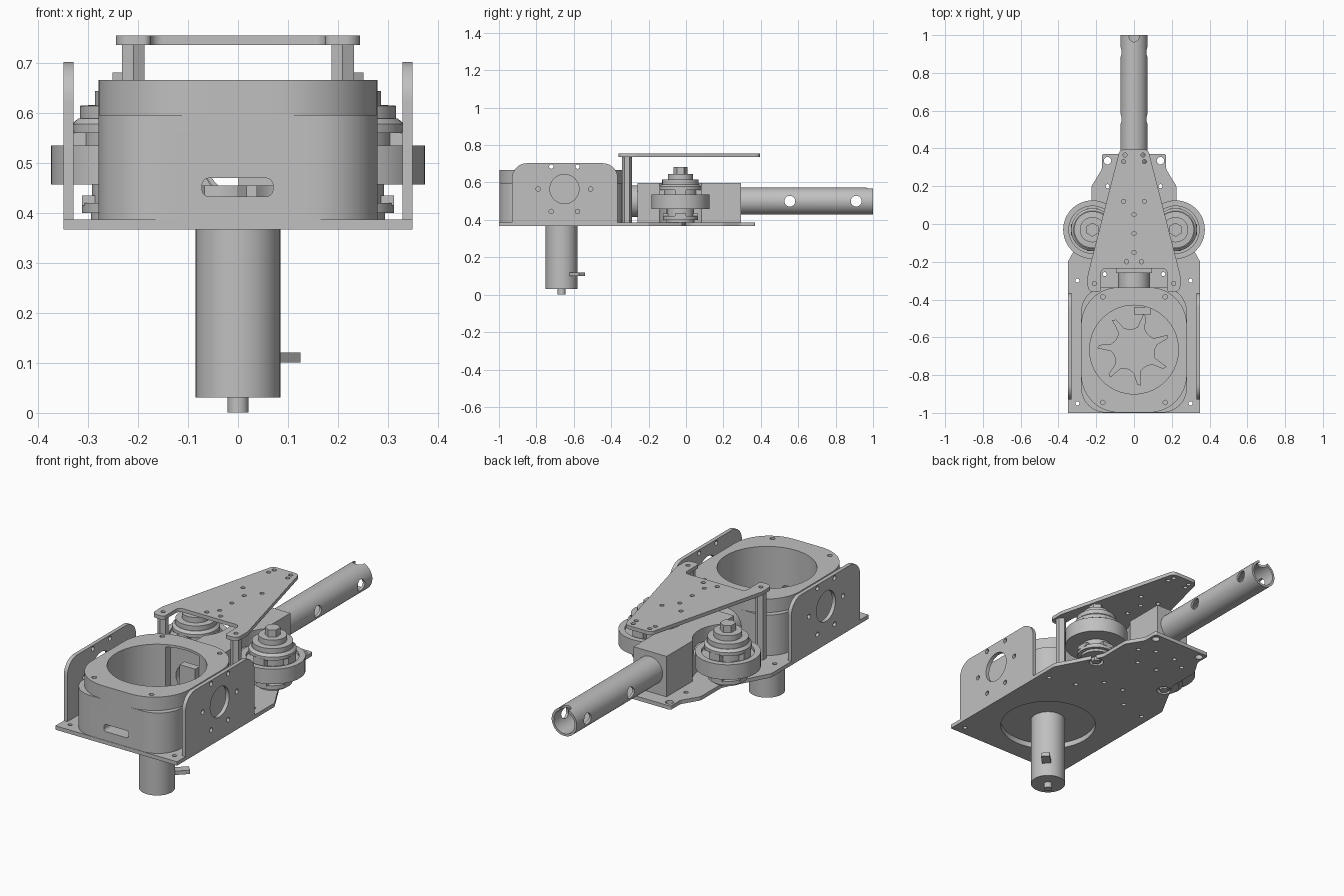
import bpy, bmesh, math
from mathutils import Vector, Matrix

if "Cube" in bpy.data.objects:
    bpy.data.objects.remove(bpy.data.objects["Cube"])

GREY = (0.527, 0.527, 0.527, 1)
mat = bpy.data.materials.new("plain_grey")
mat.use_nodes = True
mat.diffuse_color = GREY
mat.node_tree.nodes["Principled BSDF"].inputs["Base Color"].default_value = GREY
parts = []


def finish(name, bm):
    bmesh.ops.recalc_face_normals(bm, faces=bm.faces)
    mesh = bpy.data.meshes.new(name)
    bm.to_mesh(mesh)
    bm.free()
    mesh.materials.append(mat)
    ob = bpy.data.objects.new(name, mesh)
    bpy.context.collection.objects.link(ob)
    parts.append(ob)
    return ob


def prism(name, outline, z0, z1):
    bm = bmesh.new()
    face = bm.faces.new([bm.verts.new((x, y, z0)) for x, y in outline])
    new = bmesh.ops.extrude_face_region(bm, geom=[face])["geom"]
    bmesh.ops.translate(bm, vec=(0, 0, z1 - z0),
                        verts=[v for v in new if isinstance(v, bmesh.types.BMVert)])
    return finish(name, bm)


def box(name, x, y, z):
    return prism(name, [(x[0], y[0]), (x[1], y[0]), (x[1], y[1]), (x[0], y[1])], *z)


def rod(name, r, start, end, sides=40):
    a, b = Vector(start), Vector(end)
    d = b - a
    bm = bmesh.new()
    m = Matrix.Translation((a + b) / 2) @ d.to_track_quat('Z', 'Y').to_matrix().to_4x4()
    bmesh.ops.create_cone(bm, cap_ends=True, segments=sides, radius1=r, radius2=r,
                          depth=d.length, matrix=m)
    return finish(name, bm)


def lathe(name, profile, centre):
    bm = bmesh.new()
    pts = [bm.verts.new((r, 0, z)) for r, z in profile]
    edges = [bm.edges.new(p) for p in zip(pts, pts[1:])]
    bmesh.ops.spin(bm, geom=pts + edges, axis=(0, 0, 1), cent=(0, 0, 0),
                   angle=math.tau, steps=48)
    bmesh.ops.remove_doubles(bm, verts=bm.verts, dist=1e-5)
    bmesh.ops.translate(bm, verts=bm.verts, vec=(*centre, 0))
    return finish(name, bm)


def rounded(corners, steps=10):
    # corners are (x, y, radius); each is replaced by a tangent arc
    out = []
    for i, (x, y, r) in enumerate(corners):
        p = Vector((x, y))
        if r == 0:
            out.append((x, y))
            continue
        u = (Vector(corners[i - 1][:2]) - p).normalized()
        v = (Vector(corners[(i + 1) % len(corners)][:2]) - p).normalized()
        half = u.angle(v) / 2
        c = p + (u + v).normalized() * r / math.sin(half)
        a, b = (p + w * r / math.tan(half) - c for w in (u, v))
        start = math.atan2(a.y, a.x)
        sweep = (math.atan2(b.y, b.x) - start + math.pi) % math.tau - math.pi
        for t in range(steps + 1):
            ang = start + sweep * t / steps
            out.append((c.x + r * math.cos(ang), c.y + r * math.sin(ang)))
    return out


def mirrored(half):
    return half + [(-x, *rest) for x, *rest in reversed(half)]


def cut(ob, cutters):
    for c in cutters:
        mod = ob.modifiers.new("cut", 'BOOLEAN')
        mod.operation, mod.solver, mod.object = 'DIFFERENCE', 'EXACT', c
    dg = bpy.context.evaluated_depsgraph_get()
    mesh = bpy.data.meshes.new_from_object(ob.evaluated_get(dg))
    ob.modifiers.clear()
    ob.data = mesh
    for c in cutters:
        parts.remove(c)
        bpy.data.objects.remove(c)


def drills(points, r, z0, z1):
    return [rod("drill", r, (x, y, z0), (x, y, z1), 16) for x, y in points]


def pairs(points):
    return [(s * x, y) for x, y in points for s in (1, -1)]


HY = -0.665          # hopper centre
WX, WY = 0.22, -0.03  # flywheel centre
BZ = 0.5             # barrel height

# Base plate
base = prism("base_plate", rounded(mirrored([
    (0.35, -1, 0), (0.35, -0.2, 0.03), (0.225, 0.03, 0.05), (0.225, 0.2, 0.04),
    (0.17, 0.29, 0.04), (0.17, 0.37, 0.01)])), 0.367, 0.387)
cut(base, [rod("drill", 0.235, (0, HY, 0.3), (0, HY, 0.5), 64)]
    + drills(pairs([(0.14, 0.335)]), 0.02, 0.3, 0.5)
    + drills(pairs([(WX, WY)]), 0.036, 0.3, 0.5)
    + drills(pairs([(0.155, -0.265), (0.06, 0.1), (0.06, 0.24), (0.06, -0.16),
                    (0.14, 0.2), (0.3, -0.3), (0.3, -0.95)]), 0.011, 0.3, 0.5))

# Hopper body and rim
for name, rad, z0, z1 in (("hopper_body", 0.13, 0.387, 0.597), ("hopper_rim", 0.2, 0.597, 0.667)):
    shell = prism(name, rounded(mirrored([(0.28, -0.998, rad), (0.28, -0.335, rad)]), 14), z0, z1)
    tools = [rod("bore", 0.235, (0, HY, 0.3), (0, HY, 0.8), 64)]
    if name == "hopper_rim":
        tools += drills(pairs([(0.165, -0.385), (0.165, -0.945)]), 0.012, 0.62, 0.8)
        tools.append(box("pocket", (-0.1, 0.09), (-0.6, -0.41), (0.55, 0.655)))
    else:
        tools.append(box("pocket", (-0.1, 0.09), (-0.6, -0.41), (0.41, 0.65)))
        tools.append(rod("exit", 0.07, (0, -0.5, BZ), (0, -0.2, BZ)))
        slot = prism("slot", rounded([(-0.072, 0.433, 0.014), (0.07, 0.433, 0.014),
                                      (0.07, 0.47, 0.014), (-0.072, 0.47, 0.014)]), 0.8, 1.1)
        slot.data.transform(Matrix.Rotation(math.pi / 2, 4, 'X'))
        tools.append(slot)
    cut(shell, tools)
rod("hopper_floor", 0.236, (0, HY, 0.395), (0, HY, 0.408), 64)
box("deflector", (0, 0.09), (-0.48, -0.44), (0.408, 0.6))

# Seven-armed feed rotor
star = []
for k in range(7):
    for r, deg in ((0.11, 0), (0.125, 12), (0.185, 18), (0.195, 24), (0.17, 25), (0.12, 30), (0.11, 40)):
        a = math.radians(deg) + math.tau * k / 7
        star.append((r * math.cos(a), HY + r * math.sin(a)))
prism("feed_rotor", star, 0.408, 0.455)

# Feed motor below the hopper
rod("motor", 0.085, (0, HY, 0.03), (0, HY, 0.4), 48)
rod("motor_shaft", 0.021, (0, HY, 0), (0, HY, 0.03), 24)
tab = box("motor_terminal", (0, 0.155), (-0.022, 0.022), (0.1, 0.12))
tab.data.transform(Matrix.Translation((0, HY, 0)) @ Matrix.Rotation(math.pi / 4, 4, 'Z'))

# Feed neck
neck = rod("feed_neck", 0.085, (0, -0.34, BZ), (0, -0.26, BZ), 48)
cut(neck, [rod("bore", 0.068, (0, -0.5, BZ), (0, 0, BZ), 48)])

# Guide block between the flywheels
block = box("guide_block", (-0.095, 0.095), (-0.26, 0.295), (0.387, 0.597))
cut(block, [rod("wheel_gap", 0.168, (s * WX, WY, 0.3), (s * WX, WY, 0.8), 64) for s in (1, -1)]
    + [rod("bore", 0.06, (0, -0.5, BZ), (0, 0.5, BZ), 48)])

# Barrel
barrel = rod("barrel", 0.072, (0, 0.29, BZ), (0, 1, BZ), 64)
cut(barrel, [rod("bore", 0.06, (0, 0.2, BZ), (0, 1.1, BZ), 64)]
    + [rod("pin_hole", 0.029, (-0.2, y, BZ), (0.2, y, BZ), 24) for y in (0.555, 0.91)]
    + [rod("end_notch", 0.026, (0, 0.99, BZ), (0, 0.99, 0.7), 24)])

# Top plate
top = prism("top_plate", rounded(mirrored([
    (0.175, -0.36, 0.015), (0.245, -0.36, 0.03), (0.245, -0.27, 0.05), (0.075, 0.395, 0.03)])
    + [(-0.175, -0.235, 0.025), (0.175, -0.235, 0.025)]), 0.737, 0.756)
cut(top, drills([(0, 0.05), (0, -0.05), (0, -0.15)] + pairs([
    (0.21, -0.315), (0.055, 0.12), (0.04, -0.2), (0.055, 0.33), (0.048, 0.365)]), 0.011, 0.6, 0.9))

for s, side in ((1, "left"), (-1, "right")):
    # Side bracket
    bracket = prism(side + "_bracket", rounded([(-0.93, 0.387, 0), (-0.365, 0.387, 0),
                    (-0.365, 0.703, 0.08), (-0.93, 0.703, 0.08)]), 0.33, 0.35)
    turn = Matrix(((0, 0, s, 0), (1, 0, 0, 0), (0, 1, 0, 0), (0, 0, 0, 1)))
    holes = [rod("vent", 0.078, (-0.65, 0.565, 0.2), (-0.65, 0.565, 0.5), 40)]
    holes += drills([(-0.65 + dx, 0.565 + dz) for dx, dz in (
        (-0.07, 0.12), (0.07, 0.12), (-0.14, 0), (0.14, 0), (-0.07, -0.12), (0.07, -0.12))],
        0.012, 0.2, 0.5)
    cut(bracket, holes)
    bracket.data.transform(turn)
    if s < 0:
        bracket.data.flip_normals()

    # Standoff post
    rod(side + "_post", 0.026, (s * 0.21, -0.315, 0.387), (s * 0.21, -0.315, 0.737), 6)

    # Flywheel: motor base, rim and stepped hub
    lathe(side + "_wheel_mount", [(0, 0.387), (0.075, 0.387), (0.075, 0.4), (0.093, 0.4),
          (0.093, 0.42), (0.073, 0.42), (0.073, 0.457), (0, 0.457)], (s * WX, WY))
    lathe(side + "_flywheel", [(0, 0.457), (0.155, 0.457), (0.155, 0.535), (0.125, 0.535),
          (0.125, 0.52), (0.09, 0.52), (0.09, 0.56), (0.113, 0.56), (0.113, 0.578),
          (0.1, 0.59), (0.097, 0.59), (0.097, 0.615), (0.067, 0.617), (0.067, 0.645),
          (0, 0.645)], (s * WX, WY))
    rod(side + "_nut", 0.037, (s * WX, WY, 0.645), (s * WX, WY, 0.682), 6)
    rod(side + "_bolt", 0.024, (s * WX, WY, 0.367), (s * WX, WY, 0.39), 6)
    for k in range(4):
        spot = Matrix.Translation((s * WX, WY, 0)) @ Matrix.Rotation(math.pi / 2 * k, 4, 'Z')
        for z0, z1, r in ((0.52, 0.565, 0.113), (0.415, 0.435, 0.093)):
            lug = box(side + "_lug", (0.06, r), (-0.03, 0.03), (z0, z1))
            lug.data.transform(spot)

# Smooth curved surfaces, keep hard edges
for ob in bpy.context.selected_objects:
    ob.select_set(False)
for ob in parts:
    ob.select_set(True)
bpy.context.view_layer.objects.active = parts[0]
bpy.ops.object.shade_smooth_by_angle(angle=math.radians(30))
